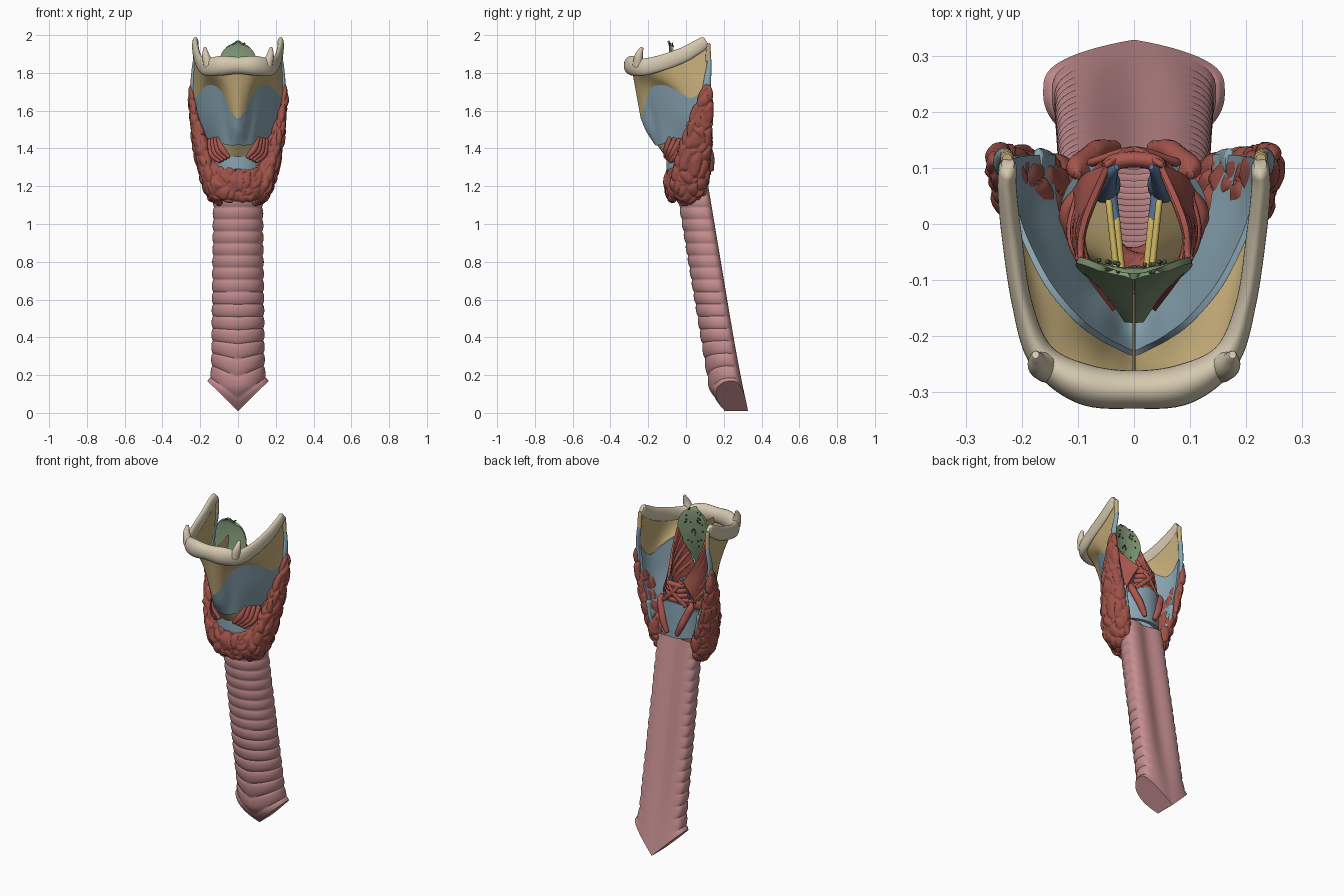
import bpy, bmesh, math, random
from mathutils import Vector, noise

if "Cube" in bpy.data.objects:
    bpy.data.objects.remove(bpy.data.objects["Cube"])

random.seed(4)
COLORS = dict(bone=(.66, .58, .43), tan=(.56, .42, .19), blue=(.25, .38, .45), gland=(.34, .085, .065),
              muscle=(.40, .095, .075), green=(.23, .33, .19), pit=(.06, .09, .05),
              pink=(.56, .27, .28), dark_blue=(.10, .17, .32), yellow=(.62, .48, .12))
MATS = {}
for key, c in COLORS.items():
    MATS[key] = bpy.data.materials.new(key)
    MATS[key].diffuse_color = (*c, 1)


def finish(name, bm, mat, angle=45):
    bmesh.ops.recalc_face_normals(bm, faces=bm.faces)
    me = bpy.data.meshes.new(name)
    bm.to_mesh(me)
    bm.free()
    me.polygons.foreach_set("use_smooth", [True] * len(me.polygons))
    me.set_sharp_from_angle(angle=math.radians(angle))
    me.materials.append(MATS[mat])
    ob = bpy.data.objects.new(name, me)
    bpy.context.collection.objects.link(ob)
    return ob


def spline(pts, steps):
    """Catmull-Rom through points of any dimension."""
    p = [Vector(q) for q in pts]
    p = [2 * p[0] - p[1]] + p + [2 * p[-1] - p[-2]]
    out = []
    for i in range(1, len(p) - 2):
        a, b, c, d = p[i - 1:i + 3]
        for k in range(steps):
            t = k / steps
            out.append(.5 * (2 * b + (c - a) * t + (2 * a - 5 * b + 4 * c - d) * t * t
                             + (3 * b - a - 3 * c + d) * t ** 3))
    return out + [p[-2]]


def flip(pts):
    return [(-q[0], *q[1:]) for q in pts]


def both(pts):
    return flip(pts[:0:-1]) + list(pts)


def grid(bm, rows, closed=False):
    vs = [[bm.verts.new(p) for p in r] for r in rows]
    n = len(vs[0])
    for a, b in zip(vs, vs[1:]):
        for j in range(n if closed else n - 1):
            k = (j + 1) % n
            bm.faces.new((a[j], a[k], b[k], b[j]))
    return vs


def tube(name, pts, mat, ref=(0, 0, 1), seg=20, steps=8):
    """Elliptical tube through (x, y, z, a, b); b lies towards ref."""
    s = spline(pts, steps)
    c = [Vector(q[:3]) for q in s]
    rows = []
    for i, q in enumerate(s):
        t = c[min(i + 1, len(c) - 1)] - c[max(i - 1, 0)]
        side = t.cross(Vector(ref)).normalized()
        up = side.cross(t).normalized()
        a, b = max(q[3], .002), max(q[4], .002)
        e = [(-.6 * min(a, b), .7)] if i == 0 else []
        rows += [[c[i] + t.normalized() * off + side * a * f * math.cos(w) + up * b * f * math.sin(w)
                  for w in (2 * math.pi * j / seg for j in range(seg))] for off, f in e + [(0, 1)]]
    rows.append([c[-1] + (p - c[-1]) * .7 + t.normalized() * .6 * min(a, b) for p in rows[-1]])
    bm = bmesh.new()
    v = grid(bm, rows, True)
    bm.faces.new(v[0])
    bm.faces.new(v[-1])
    return finish(name, bm, mat, 60)


def sheet(name, lines, mat, thick, closed=False, steps=6, across=6):
    """Thin shell lofted through a few guide lines."""
    lines = [l if closed else spline(l, steps) for l in lines]
    cols = [spline(col, across) for col in zip(*lines)]
    bm = bmesh.new()
    grid(bm, list(zip(*cols)), closed)
    bmesh.ops.recalc_face_normals(bm, faces=bm.faces)
    bmesh.ops.solidify(bm, geom=bm.faces[:], thickness=thick)
    return finish(name, bm, mat)


def pair(fn, name, pts, *args, **kw):
    for side, f in (("left", list), ("right", flip)):
        p = [f(l) for l in pts] if fn is sheet else f(pts)
        fn(side + "_" + name, p, *args, **kw)


# Trachea: ringed tube, hollowed flat back, wedge-cut lower end
bm = bmesh.new()
N, R, rows = 72, 170, []
for i in range(R + 1):
    t = i / R
    zn = 1.25 - 1.09 * t
    w = .128 + .012 * t + .022 * max(0, 1 - (zn - .16) / .09) ** 2
    ring = .009 * (math.sqrt(abs(math.sin(math.pi * zn / .064))) - .6) * min(1, (1 - t) / .04)
    row = []
    for j in range(N):
        a = 2 * math.pi * j / N
        c, s = math.cos(a), math.sin(a)
        k = ring * max(0, min(1, (.8 - s) / .3))
        x = (w + k) * c
        z = 1.25 + (.01 + .98 * abs(x) - 1.25) * t
        z = z * t ** 8 + zn * (1 - t ** 8)
        back = .07 * max(s, 0) ** .55 - .028 * math.exp(-(x / .065) ** 2) * (1 - t ** 6) * (s > 0)
        y = .26 - .164 * z + (back if s > 0 else (.115 + k) * s)
        y += .07 * (max(0, .14 - z) / .14) ** 1.5 * max(0, -s)
        row.append((x, y, z))
    rows.append(row)
v = grid(bm, rows, True)[-1]
for j in range(N // 2):
    q = [v[j], v[j + 1], v[(N - j - 1) % N], v[(N - j) % N]]
    bm.faces.new(list(dict.fromkeys(q)))
finish("trachea", bm, "pink", 50)

# Hyoid bone with lesser horns
tube("hyoid_bone", both([(0, -.295, 1.84, .034, .045), (.09, -.285, 1.838, .036, .052),
                         (.165, -.235, 1.83, .025, .046), (.2, -.14, 1.85, .018, .042),
                         (.218, -.02, 1.893, .018, .04), (.226, .06, 1.937, .017, .036),
                         (.225, .1, 1.962, .016, .032)]), "bone", seg=28)
pair(tube, "lesser_horn", [(.155, -.255, 1.84, .028, .028), (.17, -.25, 1.89, .02, .022),
                           (.175, -.235, 1.93, .009, .01)], "bone", ref=(0, 1, 0))

# Thyroid cartilage shield and upper horns
top = [(0, -.24, 1.56), (.035, -.226, 1.595), (.072, -.205, 1.675), (.11, -.175, 1.725), (.16, -.115, 1.735),
       (.2, -.04, 1.70), (.222, .02, 1.668), (.236, .07, 1.69), (.24, .115, 1.75)]
low = [(0, -.165, 1.42), (.025, -.158, 1.415), (.05, -.143, 1.418), (.08, -.12, 1.425), (.11, -.08, 1.45),
       (.135, -.03, 1.45), (.15, .03, 1.41), (.155, .08, 1.37), (.155, .12, 1.33)]
mid = [tuple((Vector(a) + Vector(b)) / 2 + Vector((a[0] * .05, -.008 if i < 2 else .004, 0)))
       for i, (a, b) in enumerate(zip(top, low))]
sheet("thyroid_cartilage", [both(top), both(mid), both(low)], "blue", .016)
pair(tube, "upper_horn", [(.235, .105, 1.66, .012, .024), (.24, .112, 1.75, .011, .02),
                          (.232, .122, 1.83, .012, .014), (.227, .122, 1.87, .011, .012)], "blue", ref=(0, 1, 0))
pair(tube, "lower_horn", [(.17, .11, 1.43, .012, .025), (.156, .115, 1.34, .012, .017),
                          (.14, .105, 1.29, .011, .012)], "blue", ref=(0, 1, 0))

# Membrane between hyoid bone and shield
rim = [(0, -.285, 1.81), (.045, -.28, 1.81), (.09, -.27, 1.81), (.135, -.248, 1.81), (.17, -.205, 1.815),
       (.2, -.13, 1.84), (.213, -.05, 1.87), (.22, .03, 1.91), (.224, .1, 1.95)]
sheet("thyrohyoid_membrane", [both(rim), both(top)], "tan", .006)
pair(tube, "side_ligament", [(.227, .122, 1.86, .012, .012), (.226, .117, 1.95, .012, .012)], "tan", ref=(0, 1, 0))
tube("midline_ligament", [(0, -.09, 1.83, .003, .04), (0, -.18, 1.82, .003, .025),
                          (0, -.275, 1.82, .003, .02)], "tan")

# Thyroid gland: two lobes and a bridge, fused and lobulated
lobe = [(.247, .115, 1.735, .008, .012), (.246, .108, 1.69, .018, .032), (.234, .09, 1.6, .028, .053),
        (.203, .06, 1.45, .043, .083), (.167, .033, 1.32, .056, .096), (.13, .012, 1.2, .06, .1),
        (.105, -.015, 1.14, .045, .07), (.095, -.03, 1.115, .015, .025)]
parts = [tube("lobe", f(lobe), "gland", ref=(0, 1, 0), seg=32) for f in (list, flip)]
parts.append(tube("bridge", both([(0, -.075, 1.21, .033, .085), (.03, -.075, 1.21, .042, .095),
                                  (.08, -.062, 1.215, .044, .09), (.14, -.015, 1.25, .04, .08)]), "gland", seg=32))
bm = bmesh.new()
for p in parts:
    bm.from_mesh(p.data)
    bpy.data.objects.remove(p)
gland = finish("thyroid_gland", bm, "gland", 180)
rm = gland.modifiers.new("fuse", "REMESH")
rm.mode, rm.voxel_size = "VOXEL", .0055
fused = bpy.data.meshes.new_from_object(gland.evaluated_get(bpy.context.evaluated_depsgraph_get()))
bpy.data.objects.remove(gland)
bm = bmesh.new()
bm.from_mesh(fused)
bmesh.ops.smooth_vert(bm, verts=bm.verts, factor=.5, use_axis_x=True, use_axis_y=True, use_axis_z=True)
bm.normal_update()
moves = []
for q in bm.verts:
    s = Vector((q.co.x * 18, q.co.y * 18, q.co.z * 12)) + noise.noise_vector(q.co * 14) * .3
    d = noise.voronoi(s)[0]
    moves.append(q.normal * (.014 * math.sqrt(min(1, (d[1] - d[0]) * 2)) - .009))
for q, m in zip(bm.verts, moves):
    q.co += m
finish("thyroid_gland", bm, "gland", 70)

# Cricoid ring, tall at the back
ring = [(math.cos(2 * math.pi * j / 64), math.sin(2 * math.pi * j / 64)) for j in range(64)]
sheet("cricoid_cartilage", [[(.132 * c, .015 + .118 * s, z(s)) for c, s in ring] for z in (
    lambda s: 1.375 + .1 * ((1 + s) / 2) ** 2, lambda s: 1.29 - .03 * (1 + s) / 2)], "blue", .022, closed=True)
sheet("cricothyroid_ligament", [both([(0, -.155, 1.43), (.04, -.14, 1.43), (.08, -.11, 1.44)]),
                                both([(0, -.103, 1.36), (.04, -.098, 1.36), (.08, -.08, 1.36)])], "tan", .006)

# Epiglottis leaf with pits
leaf = [(-.088, 1.972, .02), (-.08, 1.95, .06), (-.078, 1.91, .086), (-.082, 1.85, .1),
        (-.092, 1.78, .092), (-.115, 1.69, .052), (-.165, 1.56, .012)]
sheet("epiglottis", [[(w * k, y + 2.2 * (w * k) ** 2, z - .012 * k * k) for k in (-1, -.5, 0, .5, 1)]
                     for y, z, w in leaf], "green", .012)
bm = bmesh.new()
for i in range(26):
    y, z, w = spline(leaf, 10)[random.randint(8, 46)]
    x = w * random.uniform(-.8, .8)
    for off in (-.009, .009):
        n = len(bm.verts)
        g = bmesh.ops.create_uvsphere(bm, u_segments=8, v_segments=5, radius=.0045)["verts"]
        bmesh.ops.translate(bm, verts=g, vec=(x, y + 2.2 * x * x + off * .7, z))
finish("epiglottis_pits", bm, "pit")

# Arytenoids, vocal cords and the elastic cone below them
pair(tube, "arytenoid", [(.052, .07, 1.45, .028, .034), (.048, .075, 1.53, .018, .024),
                         (.04, .09, 1.59, .011, .013), (.032, .1, 1.615, .006, .007)], "dark_blue", ref=(0, 1, 0))
pair(tube, "vocal_process", [(.045, .06, 1.475, .014, .014), (.03, .0, 1.48, .006, .008)], "dark_blue")
pair(tube, "vocal_cord", [(.032, .01, 1.48, .007, .008), (.015, -.15, 1.485, .006, .007)], "yellow")
pair(tube, "upper_cord", [(.045, .04, 1.53, .006, .008), (.025, -.14, 1.54, .006, .008)], "yellow")
pair(sheet, "elastic_cone", [[(.015, -.14, 1.48), (.026, -.04, 1.48), (.04, .06, 1.48)],
                             [(.03, -.09, 1.365), (.11, -.04, 1.38), (.125, .04, 1.40)]], "tan", .005)

# Inner muscles
pair(sheet, "aryepiglottic_muscle", [[(.096, -.062, 1.83), (.082, .01, 1.71), (.045, .098, 1.60)],
                                     [(.062, -.108, 1.7), (.1, -.03, 1.61), (.08, .085, 1.53)],
                                     [(.03, -.15, 1.56), (.095, -.05, 1.50), (.1, .06, 1.46)]], "muscle", .01)
for i in range(5):
    f = i / 4
    pair(tube, "fold_fibre_%d" % i, [(.096 - .05 * f, -.06 - .07 * f, 1.82 - .2 * f, .006, .009),
                                    (.09 + .02 * f, -.0 - .03 * f, 1.70 - .17 * f, .009, .014),
                                    (.05 + .045 * f, .095 - .02 * f, 1.59 - .11 * f, .006, .009)], "muscle", seg=10)
for i in range(4):
    z = 1.485 + .03 * i
    tube("transverse_muscle_%d" % i, both([(0, .115, z, .014, .017), (.04, .108, z, .014, .017),
                                           (.075 - .007 * i, .085, z, .008, .012)]), "muscle", seg=12)
pair(tube, "oblique_muscle", [(.075, .11, 1.46, .008, .012), (0, .13, 1.535, .008, .012),
                              (-.05, .105, 1.60, .006, .009)], "muscle")
for i in range(4):
    pair(tube, "back_muscle_%d" % i, [(.035 + .012 * i, .135 - .002 * i, 1.29 + .03 * i, .014, .014),
                                     (.07 + .01 * i, .127 - .008 * i, 1.37 + .025 * i, .02, .02),
                                     (.092 + .003 * i, .09, 1.46 + .006 * i, .01, .012)], "muscle",
         ref=(0, 1, 0), seg=14)
pair(tube, "side_cricoid_muscle", [(.07, .08, 1.47, .012, .02), (.12, .02, 1.44, .014, .028),
                                   (.095, -.06, 1.4, .01, .02)], "muscle")

# Front muscles between ring and shield
for i in range(4):
    pair(tube, "cricothyroid_muscle_%d" % i, [(.05 + .016 * i, -.108 + .009 * i, 1.355 - .008 * i, .01, .012),
                                             (.085 + .017 * i, -.1 + .018 * i, 1.40 - .01 * i, .018, .018),
                                             (.105 + .015 * i, -.085 + .024 * i, 1.455 - .004 * i, .012, .012)],
         "muscle", ref=(0, 1, 0), seg=14)

for m in bpy.data.materials:
    if m.users and not m.is_grease_pencil:
        m.use_nodes = True
        m.node_tree.nodes["Principled BSDF"].inputs["Base Color"].default_value = m.diffuse_color
